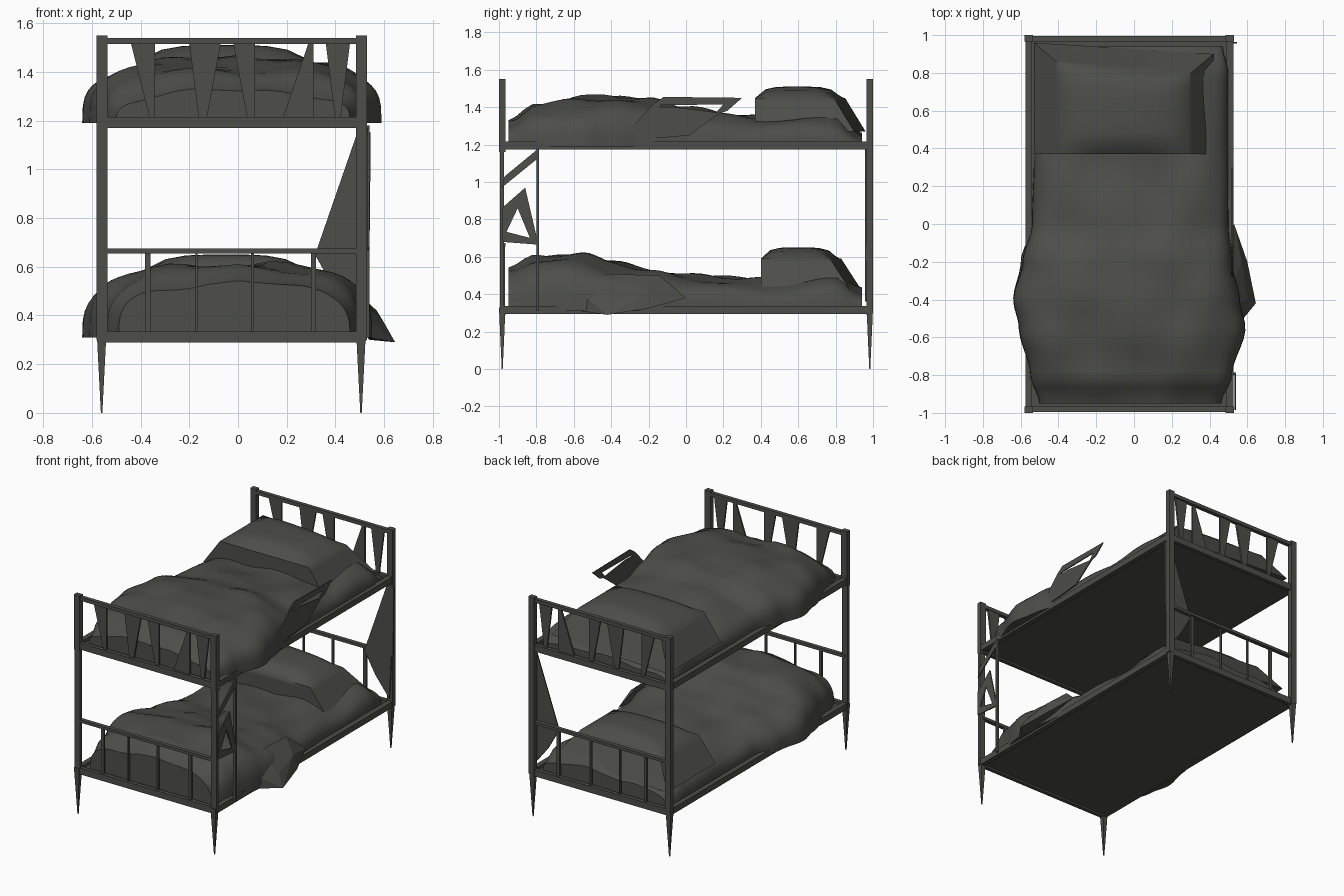
import bpy, bmesh, math

if "Cube" in bpy.data.objects:
    bpy.data.objects.remove(bpy.data.objects["Cube"])

mat = bpy.data.materials.new("dark grey")
mat.diffuse_color = (0.075, 0.075, 0.067, 1)
mat.use_nodes = True
mat.node_tree.nodes["Principled BSDF"].inputs["Base Color"].default_value = mat.diffuse_color


def finish(name, bm, smooth=None):
    bmesh.ops.recalc_face_normals(bm, faces=bm.faces)
    me = bpy.data.meshes.new(name)
    bm.to_mesh(me)
    bm.free()
    if smooth:
        me.shade_smooth()
        me.set_sharp_from_angle(angle=math.radians(smooth))
    me.materials.append(mat)
    ob = bpy.data.objects.new(name, me)
    bpy.context.collection.objects.link(ob)
    return ob


def box(name, lo, hi, bottom=1.0):
    """Box between two corners; bottom < 1 tapers the lower end."""
    bm = bmesh.new()
    bmesh.ops.create_cube(bm, size=1)
    for v in bm.verts:
        k = bottom if v.co.z < 0 else 1
        f = (k, k, 1)
        v.co = [(lo[i] + hi[i]) / 2 + v.co[i] * f[i] * (hi[i] - lo[i]) for i in range(3)]
    return finish(name, bm)


def plate(name, pts, thick=0.008):
    """Thin flat shard."""
    bm = bmesh.new()
    bm.faces.new([bm.verts.new(p) for p in pts])
    ob = finish(name, bm)
    m = ob.modifiers.new("thickness", 'SOLIDIFY')
    m.thickness, m.offset = thick, 0
    return ob


def hull(name, pts):
    """Faceted lump wrapped around a few points."""
    bm = bmesh.new()
    for p in pts:
        bm.verts.new(p)
    bmesh.ops.convex_hull(bm, input=bm.verts)
    return finish(name, bm)


def lerp(ys, vs, y):
    for i in range(len(ys) - 1):
        if y <= ys[i + 1]:
            t = max(0, (y - ys[i]) / (ys[i + 1] - ys[i]))
            t = t * t * (3 - 2 * t)
            return vs[i] + (vs[i + 1] - vs[i]) * t
    return vs[-1]


YS = (-0.95, -0.8, -0.55, -0.4, -0.2, 0, 0.36, 0.8, 0.94)


def bedding(name, z0, top, left, right, phase):
    """Mattress and blanket lofted from rounded cross-sections."""
    bm = bmesh.new()
    rows, n, ny = [], 28, 44
    for j in range(ny + 1):
        y = -0.95 + 1.89 * j / ny
        h = lerp(YS, top, y) - z0
        wl, wr = lerp(YS, left, y), lerp(YS, right, y)
        row = []
        for i in range(n + 1):
            a = math.pi * (1 - i / n)
            c, s = math.cos(a), max(0, math.sin(a))
            u = math.copysign(abs(c) ** 0.65, c)
            x = u * (wr if u > 0 else wl)
            fold = 0.010 * math.sin(9 * x + 13 * y + phase) + 0.008 * math.sin(17 * x - 8 * y + 2 * phase)
            row.append(bm.verts.new((x, y, z0 + (h + fold) * s ** 0.6)))
        rows.append(row)
    for a, b in zip(rows, rows[1:]):
        for i in range(n):
            bm.faces.new((a[i], a[i + 1], b[i + 1], b[i]))
        bm.faces.new((a[0], b[0], b[n], a[n]))
    bm.faces.new(rows[0])
    bm.faces.new(rows[-1])
    finish(name, bm, 50)


def pillow(name, x0, x1, y0, y1, ztop, zbase):
    """Covered pillow: domed top, steep front, sides spreading to the mattress."""
    bm = bmesh.new()
    bmesh.ops.create_cube(bm, size=2)
    bmesh.ops.subdivide_edges(bm, edges=bm.edges, cuts=7, use_grid_fill=True)
    for v in bm.verts:
        x, y, z = v.co
        low = (1 - z) / 2
        dome = 0.06 * (1 - (1 - x ** 4) * (1 - abs(y) ** 5))
        v.co = ((x0 + x1) / 2 + x * ((x1 - x0) / 2 + 0.13 * low),
                (y0 + y1) / 2 + y * (y1 - y0) / 2 + (0.11 * low if y > 0 else 0) * y - 0.03 * x * (y > 0),
                zbase + (ztop - dome - zbase) * (1 - low))
    finish(name, bm, 50)


# corner posts with pointed feet; the front posts thin out between the beds
for sy, end in ((-1, "foot"), (1, "head")):
    y0, y1 = sorted((sy * 0.965, sy * 1.0))
    for x, side in ((-0.58, "left"), (0.485, "right")):
        box(f"{end}_{side}_post", (x, y0, 1.16 if sy < 0 else 0.3), (x + 0.045, y1, 1.55))
        if sy < 0:
            box(f"{end}_{side}_middle_post", (x, -0.995, 0.3), (x + 0.045, -0.972, 1.18))
        box(f"{end}_{side}_leg", (x, y0, 0.0), (x + 0.04, y1, 0.33), 0.15)
    # end rails
    for z, h, label in ((0.29, 0.045, "lower"), (1.17, 0.045, "upper"),
                        (0.655, 0.02, "lower_top"), (1.515, 0.025, "upper_top")):
        box(f"{end}_{label}_rail", (-0.56, sy * 0.98 - 0.014, z), (0.51, sy * 0.98 + 0.014, z + h))
    # lower board bars
    for x, w in ((-0.37, 0.022), (-0.17, 0.008), (0.06, 0.012), (0.31, 0.022)):
        box(f"{end}_lower_bar", (x - w / 2, sy * 0.975 - 0.008, 0.32), (x + w / 2, sy * 0.975 + 0.008, 0.66))
    # upper board wedge slats: top from/to, bottom from/to
    for a, b, c, d in ((-0.44, -0.34, -0.36, -0.34), (-0.20, -0.07, -0.16, -0.13),
                       (-0.02, 0.07, 0.04, 0.07), (0.29, 0.31, 0.18, 0.31), (0.36, 0.46, 0.40, 0.42)):
        y = sy * 0.975
        plate(f"{end}_upper_slat", [(a, y, 1.52), (b, y, 1.52), (d, y, 1.2), (c, y, 1.2)], 0.012)

# side rails and bed bases
for z, label in ((0.295, "lower"), (1.175, "upper")):
    for x, side in ((-0.575, "left"), (0.49, "right")):
        box(f"{label}_{side}_side_rail", (x, -0.98, z), (x + 0.036, 0.98, z + 0.042))
    box(f"{label}_base", (-0.56, -0.97, z + 0.008), (0.51, 0.97, z + 0.02))

# mattresses with blankets
bedding("lower_bedding", 0.31,
        (0.53, 0.60, 0.61, 0.57, 0.53, 0.50, 0.48, 0.50, 0.42),
        (0.49, 0.54, 0.61, 0.64, 0.60, 0.54, 0.53, 0.53, 0.50),
        (0.46, 0.50, 0.55, 0.56, 0.53, 0.50, 0.49, 0.49, 0.46), 0.5)
bedding("upper_bedding", 1.19,
        (1.32, 1.41, 1.45, 1.455, 1.44, 1.39, 1.35, 1.37, 1.25),
        (0.50, 0.55, 0.61, 0.64, 0.59, 0.54, 0.53, 0.53, 0.50),
        (0.46, 0.52, 0.59, 0.56, 0.52, 0.50, 0.50, 0.50, 0.47), 2.0)
pillow("lower_pillow", -0.38, 0.28, 0.40, 0.80, 0.65, 0.42)
pillow("upper_pillow", -0.40, 0.29, 0.37, 0.82, 1.51, 1.27)

# hanging blanket corner on the lower right
hull("blanket_flap", [(0.47, -0.45, 0.51), (0.47, -0.14, 0.50), (0.53, 0.0, 0.38), (0.60, -0.20, 0.325),
                      (0.645, -0.42, 0.29), (0.54, -0.45, 0.30), (0.53, -0.56, 0.31), (0.50, -0.58, 0.42),
                      (0.60, -0.40, 0.37), (0.57, -0.2, 0.42)])

# ladder remains beside the front right post
X = 0.535
box("ladder_stile", (0.52, -0.80, 0.31), (0.54, -0.785, 1.18))
for pts in (((-0.985, 0.97), (-0.97, 1.03), (-0.80, 1.17), (-0.80, 1.12)),
            ((-0.985, 0.68), (-0.985, 0.86), (-0.86, 0.97), (-0.90, 0.86)),
            ((-0.90, 0.86), (-0.86, 0.97), (-0.79, 0.67), (-0.83, 0.69)),
            ((-0.985, 0.74), (-0.79, 0.69), (-0.79, 0.665), (-0.985, 0.68))):
    plate("ladder_rung", [(X, y, z) for y, z in pts])

# guard rail pieces above the upper right side
for pts in (((-0.36, 1.22), (-0.20, 1.23), (-0.12, 1.455), (-0.17, 1.42)),
            ((-0.17, 1.41), (-0.12, 1.455), (0.30, 1.45), (0.20, 1.415)),
            ((0.30, 1.45), (0.22, 1.38), (0.15, 1.36), (0.20, 1.415)),
            ((-0.20, 1.23), (-0.14, 1.40), (-0.06, 1.40), (0.18, 1.37), (0.02, 1.25))):
    plate("guard_rail", [(0.52, y, z) for y, z in pts])

# angled braces at the back right corner
plate("head_brace_upper", [(0.50, 0.96, 1.18), (0.545, 0.96, 1.15), (0.54, 0.96, 0.66), (0.32, 0.96, 0.66)])
plate("head_brace_lower", [(0.53, 0.96, 0.73), (0.31, 0.96, 0.66), (0.40, 0.96, 0.50), (0.51, 0.96, 0.36)])
